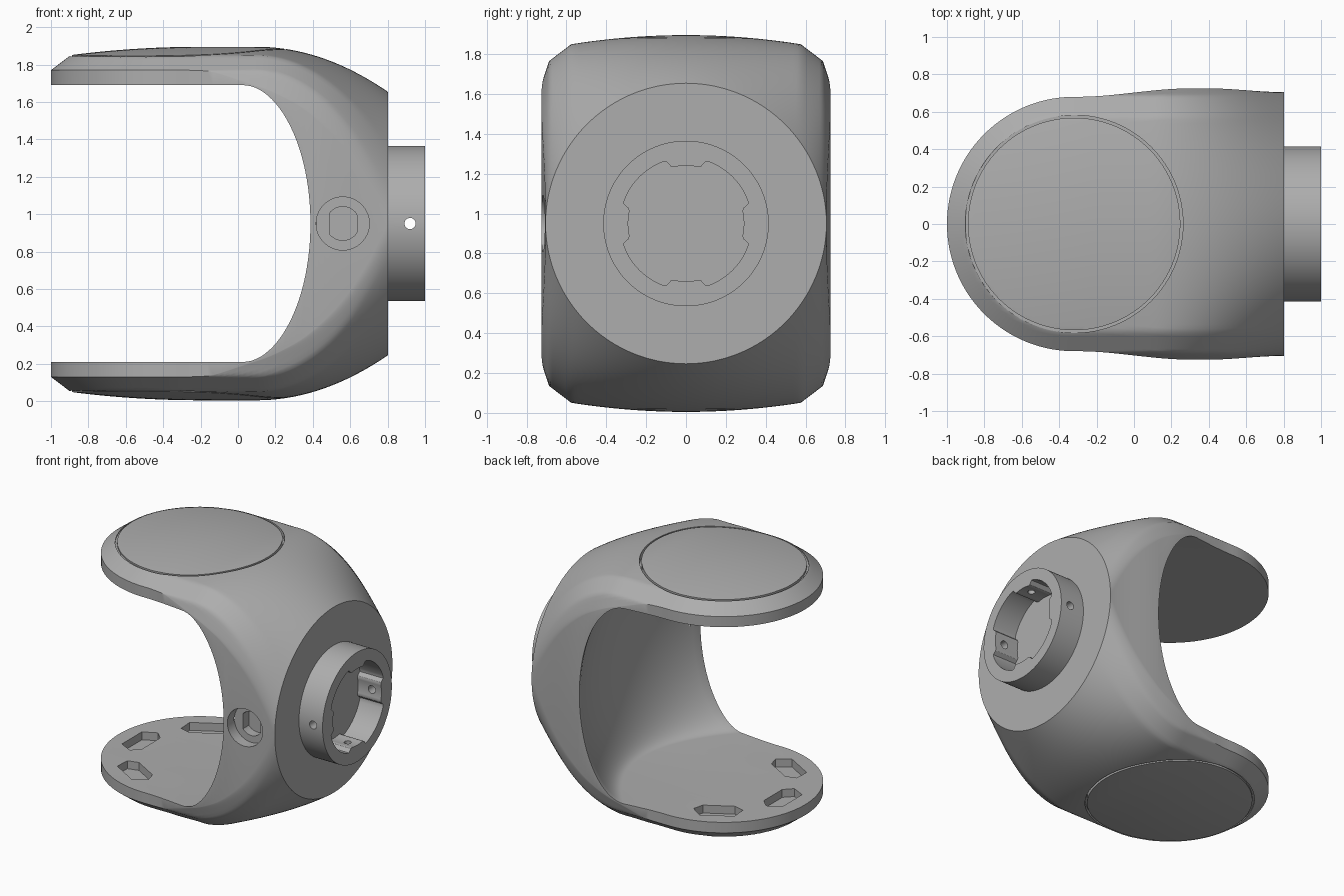
import bpy, bmesh, math
from math import sin, cos, pi, hypot, sqrt

cube = bpy.data.objects.get("Cube")
if cube:
    bpy.data.objects.remove(cube)

MID = 0.95       # height of the hub axis
PAD_X = -0.32    # centre of the round arm ends
ARM_R = 0.68

grey = bpy.data.materials.new("satin_grey")
grey.use_nodes = True
grey.diffuse_color = (0.42, 0.42, 0.42, 1)
grey.node_tree.nodes["Principled BSDF"].inputs["Base Color"].default_value = grey.diffuse_color


def loft(name, rings):
    """Closed solid through a list of equal-length point rings."""
    bm = bmesh.new()
    vs = [[bm.verts.new(p) for p in ring] for ring in rings]
    n = len(vs[0])
    for a, b in zip(vs, vs[1:]):
        for i in range(n):
            j = (i + 1) % n
            bm.faces.new((a[i], a[j], b[j], b[i]))
    bm.faces.new(vs[0])
    bm.faces.new(vs[-1])
    bmesh.ops.recalc_face_normals(bm, faces=bm.faces)
    me = bpy.data.meshes.new(name)
    bm.to_mesh(me)
    bm.free()
    me.materials.append(grey)
    ob = bpy.data.objects.new(name, me)
    bpy.context.collection.objects.link(ob)
    return ob


def prism(name, pts, axis, lo, hi):
    place = {"X": lambda a, b, c: (c, a, b),
             "Y": lambda a, b, c: (a, c, b),
             "Z": lambda a, b, c: (a, b, c)}[axis]
    return loft(name, [[place(a, b, c) for a, b in pts] for c in (lo, hi)])


def circle(r, a=0, b=0, n=96):
    return [(a + r * cos(2 * pi * i / n), b + r * sin(2 * pi * i / n)) for i in range(n)]


def combine(target, tool, op="DIFFERENCE"):
    mod = target.modifiers.new(op, "BOOLEAN")
    mod.operation, mod.solver, mod.object = op, "EXACT", tool
    bpy.context.view_layer.objects.active = target
    bpy.ops.object.modifier_apply(modifier=mod.name)
    bpy.data.objects.remove(tool)


def smooth(t):
    t = min(max(t, 0), 1)
    return t * t * (3 - 2 * t)


# Outer shell: round chamfered arms blending into a circular hub face
def half_width(x):
    if x < PAD_X:
        return sqrt(max(ARM_R ** 2 - (x - PAD_X) ** 2, 0))
    return ARM_R + 0.045 * smooth((x + 0.3) / 0.6) - 0.02 * smooth((x - 0.4) / 0.4)


def section(x, n=64):
    w = half_width(x)
    top = []
    for i in range(n + 1):
        t = pi * (i / n - 0.5)
        y = w * sin(t)
        inset = ARM_R - hypot(min(x - PAD_X, 0), y)
        dome = 0.945 - 0.045 * (y / 0.57) ** 2 - 0.045 * (max(0, -0.2 - x) / 0.7) ** 2
        box = min(dome, 0.82 + 0.76 * inset, 0.82 + 3 * (inset + 0.005))
        s = (max(0, x - 0.1) / 0.7) ** 2
        top.append((y, max((1 - s) * box + s * 0.705 * cos(t), 0.004)))
    return [(x, y, MID + z) for y, z in top] + [(x, y, MID - z) for y, z in reversed(top)]


stations = [PAD_X - ARM_R * cos(pi / 2 * i / 28) for i in range(1, 29)]
stations = [-0.9995] + stations + [PAD_X + 1.122 * i / 36 for i in range(1, 37)]
body = loft("fork_body", [section(x) for x in stations])


# Opening between the arms: elliptical throat, bowed deeper towards the middle
def throat(y, n=48):
    bow = 1 - min(abs(y) / 0.72, 1) ** 2
    start = 0.01 + 0.35 * bow
    reach = 0.385 + 0.17 * bow - start
    arc = [(start + reach * sin(pi * i / n), y, MID + 0.74 * cos(pi * i / n)) for i in range(n + 1)]
    return arc + [(-1.2, y, MID - 0.74), (-1.2, y, MID + 0.74)]


combine(body, loft("opening_cutter", [throat(0.8 * i / 24) for i in range(-24, 25)]))

# Fine grooves around the round covers, top and bottom
for lo, hi in ((1.835, 2), (-0.1, 0.065)):
    ring = prism("groove_cutter", circle(0.582, PAD_X), "Z", lo, hi)
    combine(ring, prism("groove_core", circle(0.568, PAD_X), "Z", lo - 0.1, hi + 0.1))
    combine(body, ring)

# Three tapered pockets in the lower arm
for ang in (2 * pi / 3, pi, 4 * pi / 3):
    shape = [(0.41, -0.11), (0.41, 0.11), (0.47, 0.17), (0.57, 0.12), (0.57, -0.12), (0.47, -0.17)]
    pts = [(PAD_X + r * cos(ang) - t * sin(ang), r * sin(ang) + t * cos(ang)) for r, t in shape]
    combine(body, prism("pocket_cutter", pts, "Z", 0.15, 0.4))

# Recessed round port with a flat-sided socket on the front
combine(body, prism("port_cutter", circle(0.142, 0.56, MID, 64), "Y", -1, -0.64))
socket = [(min(max(a, 0.49), 0.635), b) for a, b in circle(0.09, 0.56, MID, 64)]
socket = [p for i, p in enumerate(socket) if p != socket[i - 1]]
combine(body, prism("socket_cutter", socket, "Y", -0.8, -0.57))

# Hub collar with four inward lugs
hub = prism("hub_collar", circle(0.415, 0, MID, 128), "X", 0.78, 1.0)
bore = []
for i in range(144):
    a = 2 * pi * i / 144
    off = abs((a + pi / 4) % (pi / 2) - pi / 4)
    r = 0.29 + 0.04 * smooth((off - 0.24) / 0.08)
    bore.append((r * cos(a), MID + r * sin(a)))
combine(hub, prism("bore_cutter", bore, "X", 0.804, 1.1))

# Fixing holes: side to side through the collar, blind in the upper and lower lugs
combine(hub, prism("pin_cutter", circle(0.03, 0.92, MID, 32), "Y", -0.6, 0.6))
combine(hub, prism("lug_cutter", circle(0.025, 0.92, 0, 32), "Z", MID - 0.36, MID + 0.36))

# Smooth shading with sharp edges kept
for ob in (body, hub):
    bpy.ops.object.select_all(action="DESELECT")
    ob.select_set(True)
    bpy.context.view_layer.objects.active = ob
    bpy.ops.object.shade_smooth_by_angle(angle=math.radians(28))
